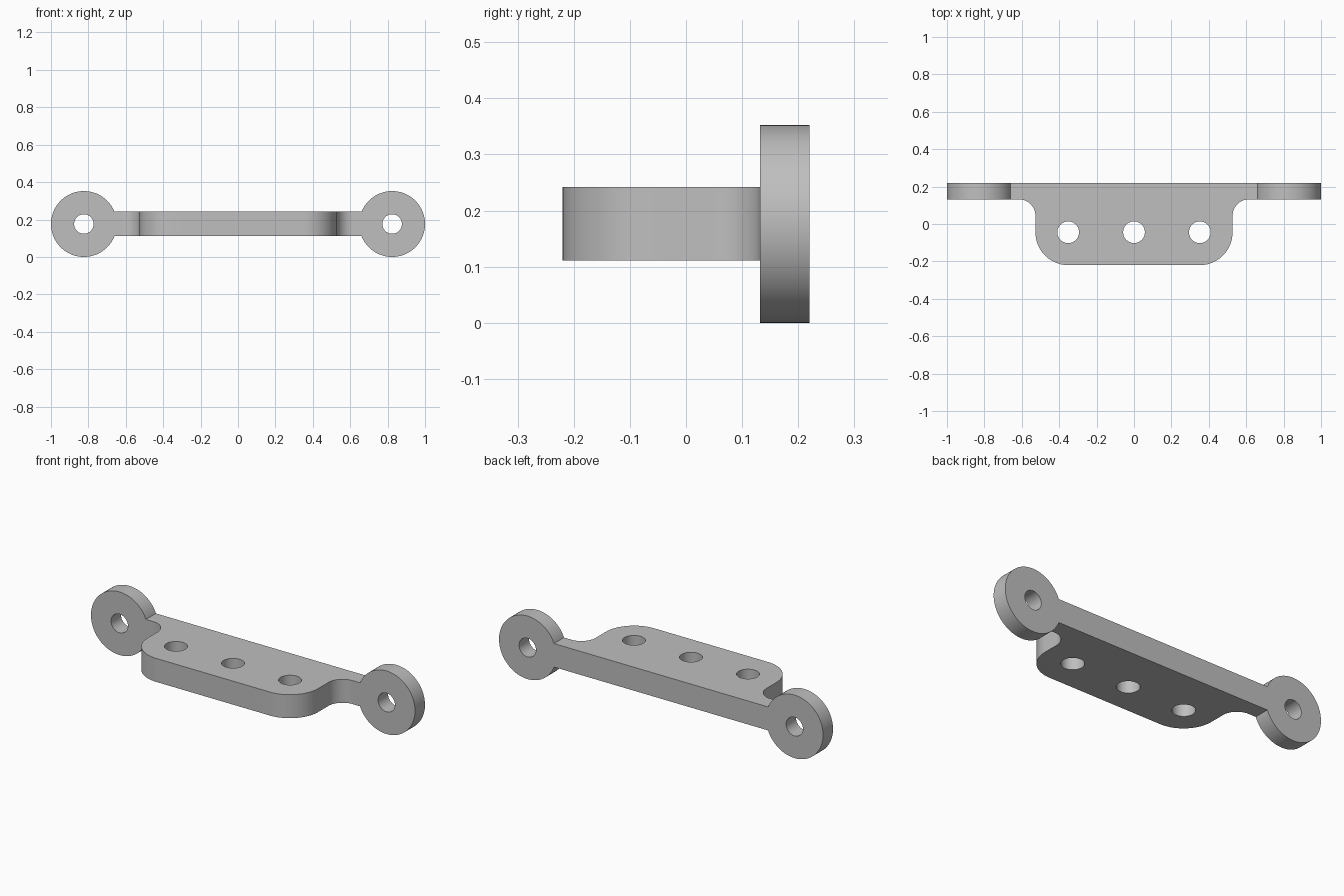
import bpy, bmesh
from math import sin, cos, pi
from mathutils import Matrix

cube = bpy.data.objects.get("Cube")
if cube:
    bpy.data.objects.remove(cube)

grey = bpy.data.materials.new("plain grey")
grey.use_nodes = True
grey.diffuse_color = (0.52, 0.52, 0.52, 1)
grey.node_tree.nodes["Principled BSDF"].inputs["Base Color"].default_value = grey.diffuse_color

R = 0.176                   # eyelet radius and outer corner radius
EYE_X = 1 - R
BACK, LEDGE, FRONT = 0.22, 0.132, -0.22
HALF = 0.527                # half width of the plate
Z0, Z1 = 0.111, 0.242       # plate underside and top


def finish(name, bm):
    bmesh.ops.recalc_face_normals(bm, faces=bm.faces)
    mesh = bpy.data.meshes.new(name)
    bm.to_mesh(mesh)
    bm.free()
    obj = bpy.data.objects.new(name, mesh)
    bpy.context.collection.objects.link(obj)
    mesh.materials.append(grey)
    return obj


def cylinder(name, radius, depth, centre, along_y):
    bm = bmesh.new()
    turn = Matrix.Rotation(pi / 2 if along_y else 0, 4, 'X')
    bmesh.ops.create_cone(bm, cap_ends=True, segments=96, radius1=radius, radius2=radius,
                          depth=depth, matrix=Matrix.Translation(centre) @ turn)
    return finish(name, bm)


def arc(cx, cy, radius, start, end, steps=20):
    angles = [start + (end - start) * i / steps for i in range(steps + 1)]
    return [(cx + radius * cos(a), cy + radius * sin(a)) for a in angles]


def combine(target, other, operation):
    mod = target.modifiers.new(operation.lower(), 'BOOLEAN')
    mod.operation, mod.solver, mod.object = operation, 'EXACT', other
    bpy.context.view_layer.objects.active = target
    bpy.ops.object.modifier_apply(modifier=mod.name)
    bpy.data.objects.remove(other)


# Plate outline: rounded front corner, concave fillet, then the arm into the eyelet
fillet = R / 2
right = arc(HALF - R, FRONT + R, R, -pi / 2, 0)
right += arc(HALF + fillet, LEDGE - fillet, fillet, pi, pi / 2)
right += [(EYE_X - 0.09, LEDGE), (EYE_X - 0.09, BACK)]
outline = right + [(-x, y) for x, y in reversed(right)]

bm = bmesh.new()
face = bm.faces.new([bm.verts.new((x, y, Z0)) for x, y in outline])
top = bmesh.ops.extrude_face_region(bm, geom=[face])["geom"]
bmesh.ops.translate(bm, vec=(0, 0, Z1 - Z0),
                    verts=[v for v in top if isinstance(v, bmesh.types.BMVert)])
bracket = finish("mounting_bracket", bm)

# Upright eyelets at both ends, each with its bore
for side in (-1, 1):
    centre = (side * EYE_X, (BACK + LEDGE) / 2, R)
    combine(bracket, cylinder("eyelet", R, BACK - LEDGE, centre, True), 'UNION')
    combine(bracket, cylinder("eyelet_bore", 0.052, 0.3, centre, True), 'DIFFERENCE')

# Three holes through the plate
for x in (-0.352, 0, 0.352):
    combine(bracket, cylinder("plate_hole", 0.058, 0.4, (x, -0.044, R), False), 'DIFFERENCE')

bpy.ops.object.select_all(action='DESELECT')
bracket.select_set(True)
bpy.context.view_layer.objects.active = bracket
bpy.ops.object.shade_smooth_by_angle(angle=pi / 6)
